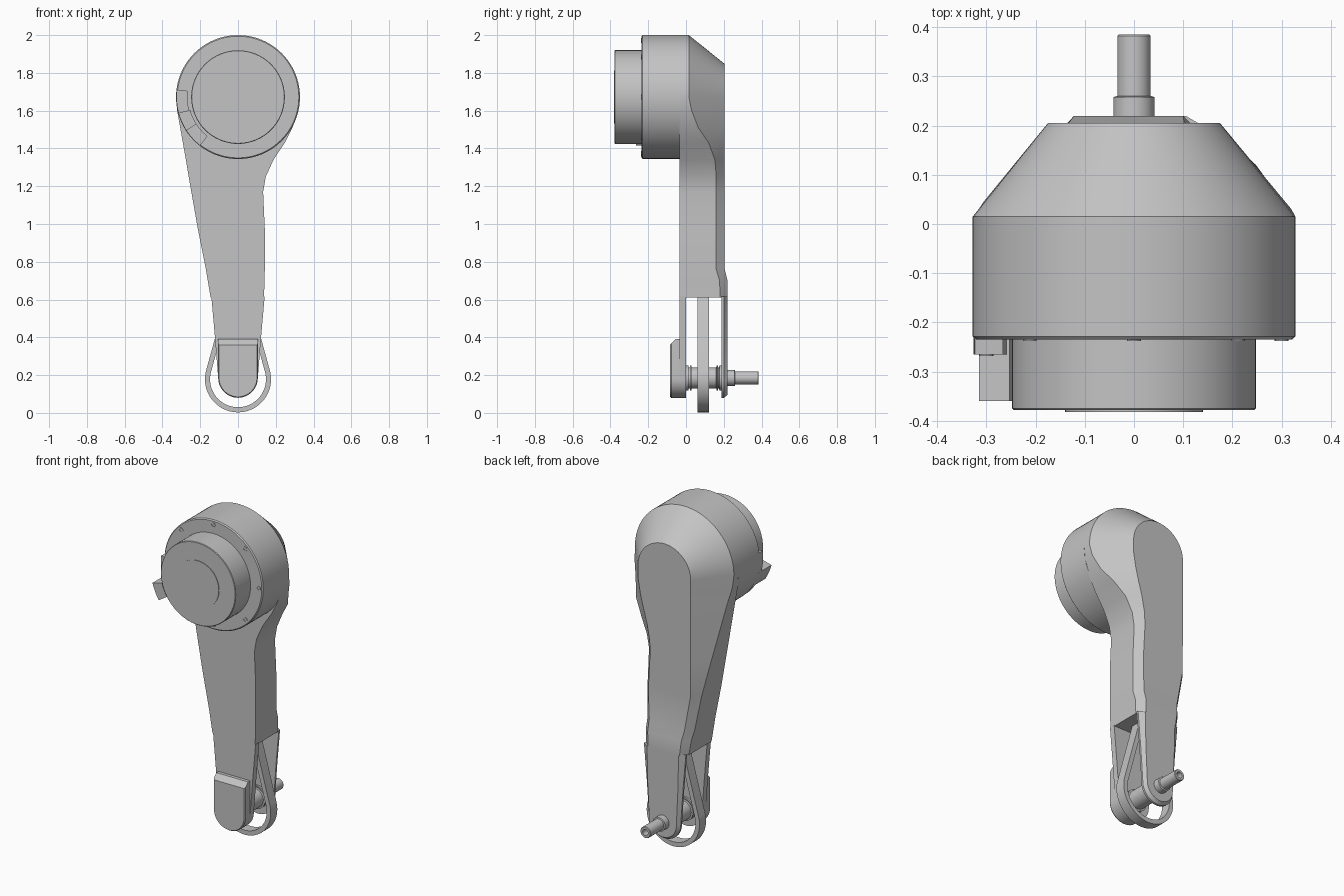
import bpy, bmesh, math

if "Cube" in bpy.data.objects:
    bpy.data.objects.remove(bpy.data.objects["Cube"])

grey = bpy.data.materials.new("light_grey")
grey.diffuse_color = (0.55, 0.55, 0.55, 1)
grey.use_nodes = True
grey.node_tree.nodes["Principled BSDF"].inputs["Base Color"].default_value = grey.diffuse_color
HEAD_Z, HEAD_R = 1.672, 0.328
AXLE_Z = 0.185


def finish(name, bm, angle=25):
    bmesh.ops.recalc_face_normals(bm, faces=bm.faces)
    me = bpy.data.meshes.new(name)
    bm.to_mesh(me)
    bm.free()
    ob = bpy.data.objects.new(name, me)
    bpy.context.collection.objects.link(ob)
    me.materials.append(grey)
    bpy.ops.object.select_all(action='DESELECT')
    ob.select_set(True)
    bpy.context.view_layer.objects.active = ob
    bpy.ops.object.shade_smooth_by_angle(angle=math.radians(angle))
    return ob


def loft(name, rings, closed=False, angle=25):
    """Skin matching loops; end caps are strips joining left and right points."""
    bm = bmesh.new()
    vs = [[bm.verts.new(p) for p in ring] for ring in rings]
    n = len(vs[0])
    pairs = list(zip(vs, vs[1:])) + ([(vs[-1], vs[0])] if closed else [])
    for a, b in pairs:
        for i in range(n):
            j = (i + 1) % n
            bm.faces.new((a[i], a[j], b[j], b[i]))
    if not closed:
        for v in (vs[0], vs[-1]):
            for i in range(n // 2 - 1):
                bm.faces.new((v[i], v[i + 1], v[n - 2 - i], v[n - 1 - i]))
            if n % 2:
                m = n // 2
                bm.faces.new((v[m - 1], v[m], v[m + 1]))
            bmesh.ops.remove_doubles(bm, verts=bm.verts[:], dist=1e-6)
    return finish(name, bm, angle)


def lathe(name, profile, z, x=0, seg=64):
    """Turn (radius, y) points about an axis along y."""
    bm = bmesh.new()
    rings = []
    for r, y in profile:
        rings.append([bm.verts.new((x + r * math.cos(2 * math.pi * k / seg), y,
                                    z + r * math.sin(2 * math.pi * k / seg)))
                      for k in range(seg)])
    for a, b in zip(rings, rings[1:]):
        for i in range(seg):
            j = (i + 1) % seg
            bm.faces.new((a[i], a[j], b[j], b[i]))
    bm.faces.new(rings[0])
    bm.faces.new(rings[-1])
    return finish(name, bm)


def arc(r, a0, a1, n, z):
    return [(r * math.cos(a0 + (a1 - a0) * k / n), z + r * math.sin(a0 + (a1 - a0) * k / n))
            for k in range(n + 1)]


# --- arm: straight-sided front, chamfered rear that blends into the round head
zs = [1.60, 1.51, 1.43, 1.34, 1.25, 1.17, .97, .76, .70, .61]
right_out = [.32, .288, .248, .188, .147, .133, .142, .142, .14, .138]
right_in = [.175, .16, .14, .115, .098, .094, .105, .102, .10, .098]
right_y = [.03, .065, .12, .153, .16, .16, .16, .16, .178, .18]
left_out = [.322, .306, .292, .276, .261, .247, .212, .17, .16, .145]
left_in = [.175, .175, .175, .175, .175, .174, .172, .133, .122, .11]
left_y = [.02, .045, .062, .08, .10, .117, .155, .16, .178, .18]
back_y = [.205] * 8 + [.22] * 2


def arm_ring(right, left, radius, ry, ly, top_y):
    ring = [(x, y, z) for x, y, z in zip(right, ry, zs)][::-1]
    ring += [(x, top_y, z) for x, z in arc(radius, 0, math.pi, 40, HEAD_Z)]
    return ring + [(-x, y, z) for x, y, z in zip(left, ly, zs)]


flat = [-.035] * len(zs)
loft("arm", [arm_ring(right_out, left_out, HEAD_R, flat, flat, -.035),
             arm_ring(right_out, left_out, HEAD_R, right_y, left_y, .015),
             arm_ring(right_in, left_in, .175, back_y, back_y, .205)], angle=20)


# --- fork plates with rounded lower ends, and the thick lug on the front one
def tongue(y, top, half_top, r, mid=None):
    pts = [(half_top, top)] + ([mid] if mid else [])
    pts = [(-x, z) for x, z in pts] + arc(r, math.pi, 2 * math.pi, 24, AXLE_Z) + pts[::-1]
    return [(x, y, z) for x, z in pts]


loft("front_fork_plate", [tongue(y, .615, .141, .105, (.122, .40)) for y in (-.035, 0)])
loft("rear_fork_plate", [tongue(.188, .615, .139, .105, (.12, .40)),
                         tongue(.200, .615, .139, .105, (.12, .40)),
                         tongue(.220, .615, .105, .09, (.10, .40))])
loft("front_lug", [tongue(-.03, .39, .105, .105), tongue(-.055, .39, .105, .105),
                   tongue(-.078, .367, .105, .105), tongue(-.085, .36, .10, .10)])

# --- motor housing and front cap
lathe("motor_housing", [(.322, -.235), (HEAD_R, -.229), (HEAD_R, -.03)], HEAD_Z, seg=80)
lathe("motor_cap", [(.245, -.378), (.248, -.375), (.248, -.23)], HEAD_Z)
lathe("cap_disc", [(.14, -.382), (.14, -.376)], HEAD_Z)

# --- ring of housing screws
for k in range(8):
    a = k * math.pi / 4
    y = -.268 if k in (4, 5) else -.238
    lathe("housing_screw", [(.008, y + .002), (.008, y), (.014, y), (.014, y + .006)],
          HEAD_Z + .3 * math.sin(a), .3 * math.cos(a), 16)


# --- cable connector: two tabs and a raised block following the rim
def sector(name, r0, r1, a0, a1, y0, y1):
    a0, a1 = math.radians(a0), math.radians(a1)
    pts = arc(r0, a0, a1, 6, HEAD_Z) + arc(r1, a1, a0, 6, HEAD_Z)
    loft(name, [[(x, y, z) for x, z in pts] for y in (y0, y1)])


sector("connector_tab", .268, .326, 173, 196, -.265, -.23)
sector("connector_tab", .262, .326, 212, 232, -.265, -.23)
sector("connector_block", .262, .326, 195, 213, -.36, -.23)


# --- drive belt: teardrop loop around the axle
def belt_loop(off, y):
    R, r, d, z = .175 - off, .03 - off, .55, .178
    a = math.asin((R - r) / d)
    pts = arc(R, math.pi - a, 2 * math.pi + a, 48, z) + arc(r, a, math.pi - a, 10, z + d)
    return [(x, y, zz) for x, zz in pts]


loft("drive_belt", [belt_loop(0, .06), belt_loop(0, .122),
                    belt_loop(.027, .122), belt_loop(.027, .06)], closed=True)

# --- axle with flanges between the plates, then the hollow output shaft
lathe("axle", [(.066, -.002), (.066, .012), (.055, .014), (.055, .02), (.066, .022),
               (.066, .028), (.056, .03), (.056, .16), (.066, .162), (.066, .168),
               (.055, .17), (.055, .175), (.066, .177), (.066, .19)], AXLE_Z, seg=48)
lathe("output_shaft", [(.042, .19), (.042, .258), (.034, .26), (.034, .382), (.031, .385),
                       (.018, .385), (.018, .33)], AXLE_Z, seg=40)
